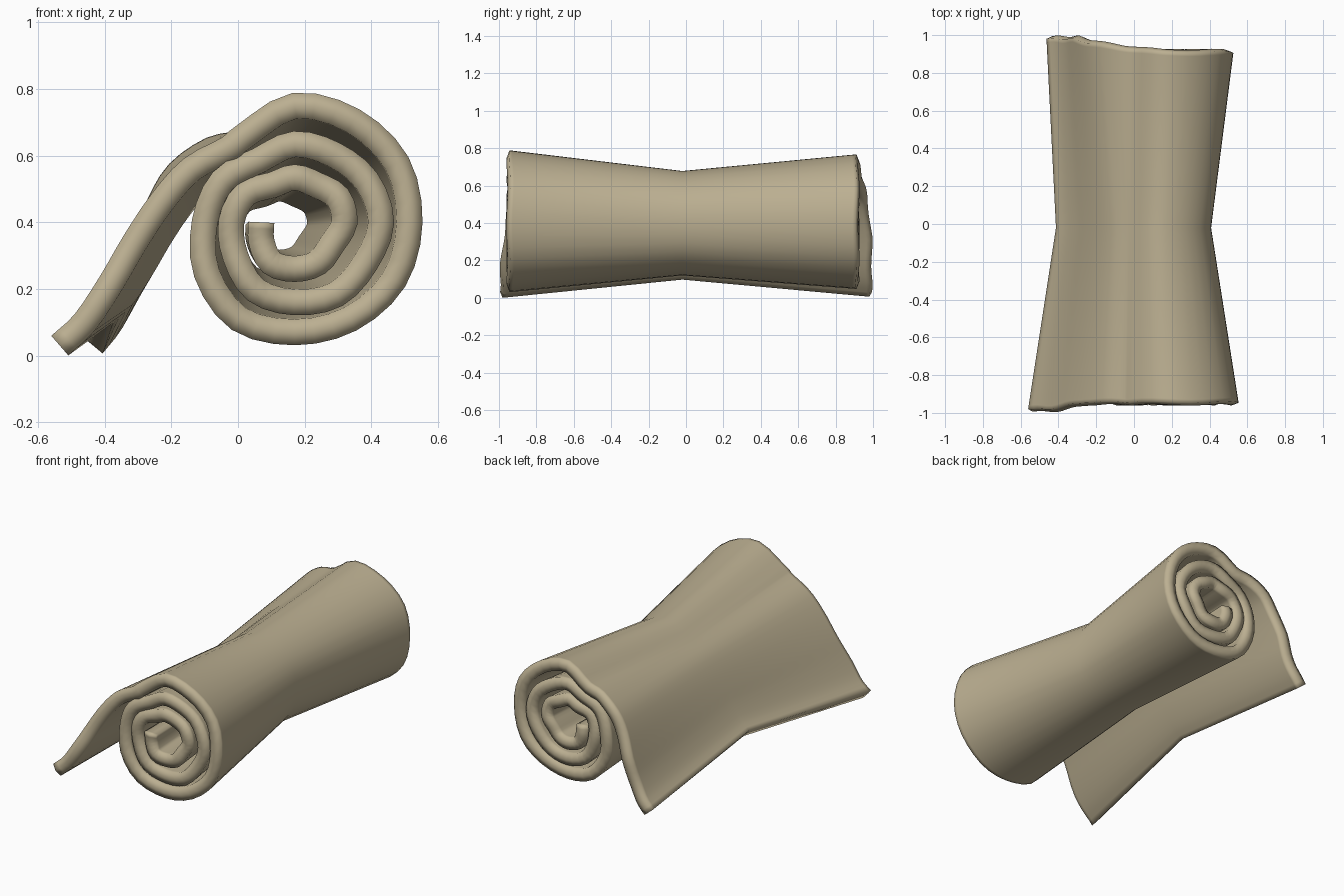
import bpy
import bmesh
import math
from mathutils import Vector

if "Cube" in bpy.data.objects:
    bpy.data.objects.remove(bpy.data.objects["Cube"], do_unlink=True)

HALF = 0.039            # half the cloth thickness
STEPS = 3               # smoothing steps between profile points
CORE = Vector((0.17, 0.40))
PIVOT = Vector((0, 0.37))

# Distance of the cloth from the core, every 30 degrees, winding clockwise
RADII = [0.30, 0.35, 0.352, 0.355, 0.345, 0.345, 0.335, 0.33, 0.335, 0.305, 0.27,
         0.25, 0.215, 0.235, 0.235, 0.25, 0.26, 0.245, 0.25, 0.24, 0.235, 0.205, 0.19,
         0.17, 0.13, 0.135, 0.13, 0.15, 0.15, 0.13, 0.14, 0.14, 0.14, 0.115, 0.10]

# Loose flap at each end, from the tip up to the roll
FRONT_FLAP = [(-0.535, 0.03), (-0.46, 0.10), (-0.38, 0.22), (-0.31, 0.34),
              (-0.23, 0.46), (-0.14, 0.56), (-0.03, 0.62)]
BACK_FLAP = [(-0.435, 0.03), (-0.38, 0.10), (-0.33, 0.20), (-0.29, 0.32),
             (-0.24, 0.45), (-0.18, 0.55), (-0.08, 0.62)]


def spiral(scale):
    points = []
    for i, radius in enumerate(RADII):
        angle = math.radians(120 - 30 * i)
        p = CORE + radius * Vector((math.cos(angle), math.sin(angle)))
        points.append(PIVOT + (p - PIVOT) * scale)
    return points


def smooth_path(points):
    """Catmull-Rom curve through the points."""
    pts = [2 * points[0] - points[1], *points, 2 * points[-1] - points[-2]]
    path = []
    for a, b, c, d in zip(pts, pts[1:], pts[2:], pts[3:]):
        for s in range(STEPS):
            t = s / STEPS
            path.append(0.5 * (2 * b + (c - a) * t + (2 * a - 5 * b + 4 * c - d) * t ** 2
                               + (3 * b - a - 3 * c + d) * t ** 3))
    return path + [points[-1]]


def sheet_section(path, half):
    """Outer edge, centre line and inner edge of the cloth."""
    outer, inner = [], []
    for i, p in enumerate(path):
        tangent = (path[min(i + 1, len(path) - 1)] - path[max(i - 1, 0)]).normalized()
        side = Vector((-tangent.y, tangent.x)) * half
        outer.append(p + side)
        inner.append(p - side)
    return outer, path, inner


def blend(a, b, t):
    return tuple([p.lerp(q, t) for p, q in zip(u, v)] for u, v in zip(a, b))


# Three key sections: wide front, pinched waist, wide back
front_path = smooth_path([Vector(p) for p in FRONT_FLAP] + spiral(1))
front = sheet_section(front_path, HALF)
waist = tuple([PIVOT + (p - PIVOT) * 0.737 for p in row] for row in front)
back = sheet_section(smooth_path([Vector(p) for p in BACK_FLAP] + spiral(0.95)), HALF * 0.95)
count = len(front_path)


def end_depth(i, roll, tip, reach):
    """End position in y: the flap sticks out past the roll."""
    t = max(0, 1 - i / (reach * STEPS))
    wobble = 0.004 * math.sin(i * 0.9)
    return roll + (tip - roll) * min(1, 1.6 * t) + wobble


front_y = [end_depth(i, -0.943, -0.98, 4) for i in range(count)]
back_y = [end_depth(i, 0.91, 0.98, 8) for i in range(count)]
ends = 0.98
rings = [(front, front_y), (blend(waist, front, ends), [y * ends for y in front_y]),
         (waist, [-0.02] * count),
         (blend(waist, back, ends), [y * ends for y in back_y]), (back, back_y)]

# Cloth walls: a closed loop around the sheet, bridged from ring to ring
bm = bmesh.new()
loops = []
for (outer, _, inner), depth in rings:
    a = [bm.verts.new((p.x, y, p.y)) for p, y in zip(outer, depth)]
    b = [bm.verts.new((p.x, y, p.y)) for p, y in zip(inner, depth)]
    loops.append((a, b))
for (a, b), (c, d) in zip(loops, loops[1:]):
    near, far = a + b[::-1], c + d[::-1]
    for i in range(len(near)):
        bm.faces.new((near[i - 1], near[i], far[i], far[i - 1]))

# Softly domed cut edges at both ends
for (a, b), (section, depth), bulge in ((loops[0], rings[0], -0.014),
                                        (loops[-1], rings[-1], 0.014)):
    mid = [bm.verts.new((p.x, y + bulge, p.y)) for p, y in zip(section[1], depth)]
    for i in range(count - 1):
        bm.faces.new((a[i], a[i + 1], mid[i + 1], mid[i]))
        bm.faces.new((mid[i], mid[i + 1], b[i + 1], b[i]))
    for i in (0, -1):
        bm.faces.new((a[i], mid[i], b[i]))
bmesh.ops.recalc_face_normals(bm, faces=bm.faces)

mesh = bpy.data.meshes.new("rolled_cloth")
bm.to_mesh(mesh)
bm.free()
mesh.shade_smooth()
roll = bpy.data.objects.new("rolled_cloth", mesh)
bpy.context.collection.objects.link(roll)

# Cloth colour
colour = (0.50, 0.43, 0.285, 1)
cloth = bpy.data.materials.new("tan_cloth")
cloth.use_nodes = True
cloth.diffuse_color = colour
shader = next(n for n in cloth.node_tree.nodes if n.type == "BSDF_PRINCIPLED")
shader.inputs["Base Color"].default_value = colour
shader.inputs["Roughness"].default_value = 0.9
mesh.materials.append(cloth)
